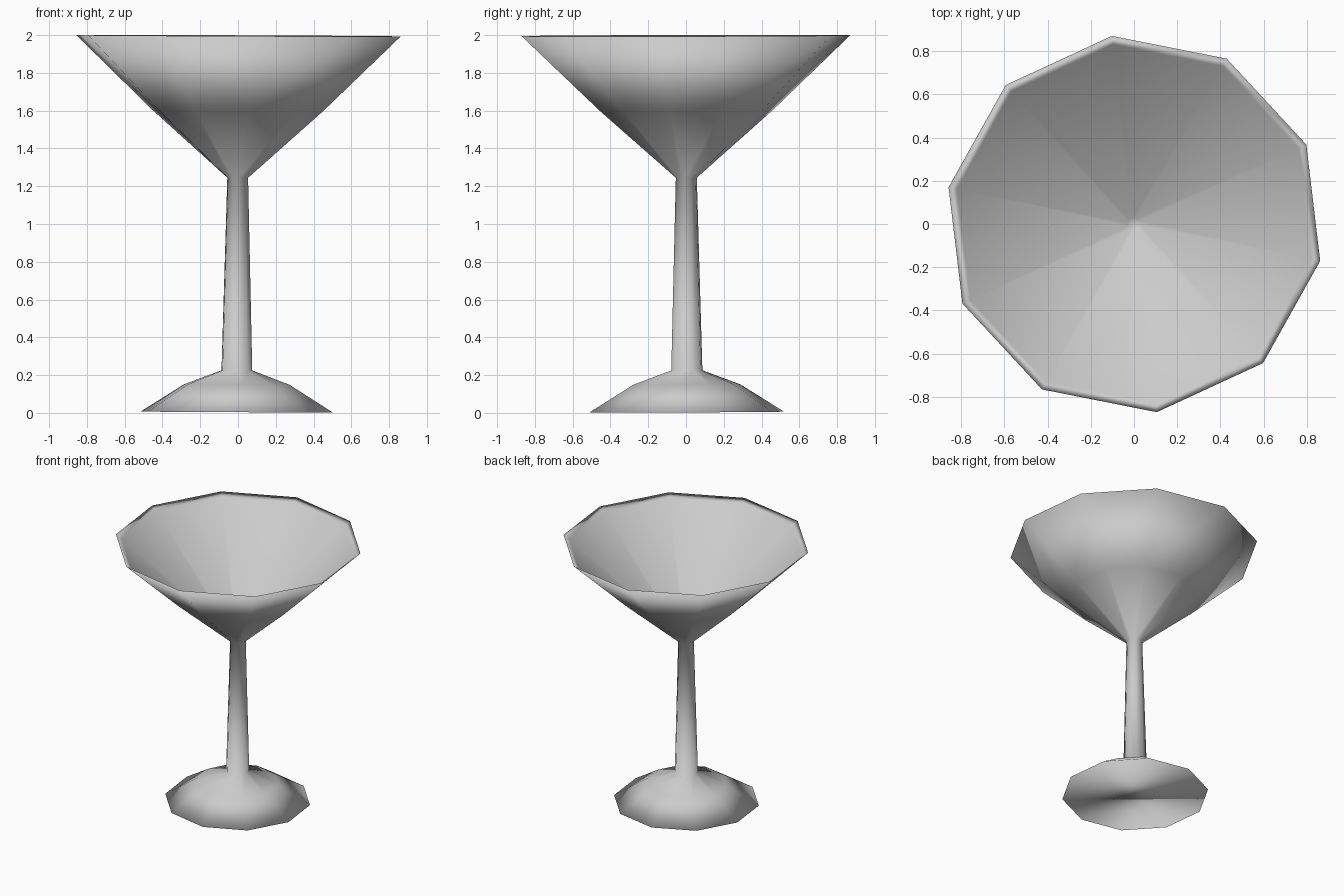
import bpy, bmesh
from math import sin, cos, pi, radians
from mathutils import Matrix

if "Cube" in bpy.data.objects:
    bpy.data.objects.remove(bpy.data.objects["Cube"])

SIDES = 10
PHASE = radians(-11.2)

# Outline (radius, height): foot, stem, bowl outside, lip, bowl inside
PROFILE = [
    (0.518, 0.005), (0.285, 0.15), (0.083, 0.225),
    (0.056, 1.245), (0.46, 1.60), (0.876, 1.997),
    (0.836, 1.968), (0.03, 1.262),
]


def lathe(name, profile):
    bm = bmesh.new()
    rings = [[bm.verts.new((r * cos(PHASE + 2 * pi * i / SIDES),
                            r * sin(PHASE + 2 * pi * i / SIDES), z))
              for i in range(SIDES)] for r, z in profile]
    for a, b in zip(rings, rings[1:]):
        for i in range(SIDES):
            j = (i + 1) % SIDES
            bm.faces.new((a[i], a[j], b[j], b[i]))
    # Flat underside and the small floor of the bowl
    bm.faces.new(rings[0][::-1])
    bm.faces.new(rings[-1])
    # The glass leans very slightly
    lean = Matrix.Rotation(radians(0.25), 4, 'Y') @ Matrix.Rotation(radians(0.15), 4, 'X')
    bm.transform(Matrix.Translation((-0.007, 0.005, 0)) @ lean)
    bmesh.ops.recalc_face_normals(bm, faces=bm.faces)
    for f in bm.faces:
        f.smooth = True
    mesh = bpy.data.meshes.new(name)
    bm.to_mesh(mesh)
    bm.free()
    obj = bpy.data.objects.new(name, mesh)
    bpy.context.collection.objects.link(obj)
    return obj


lathe("cocktail_glass", PROFILE)
